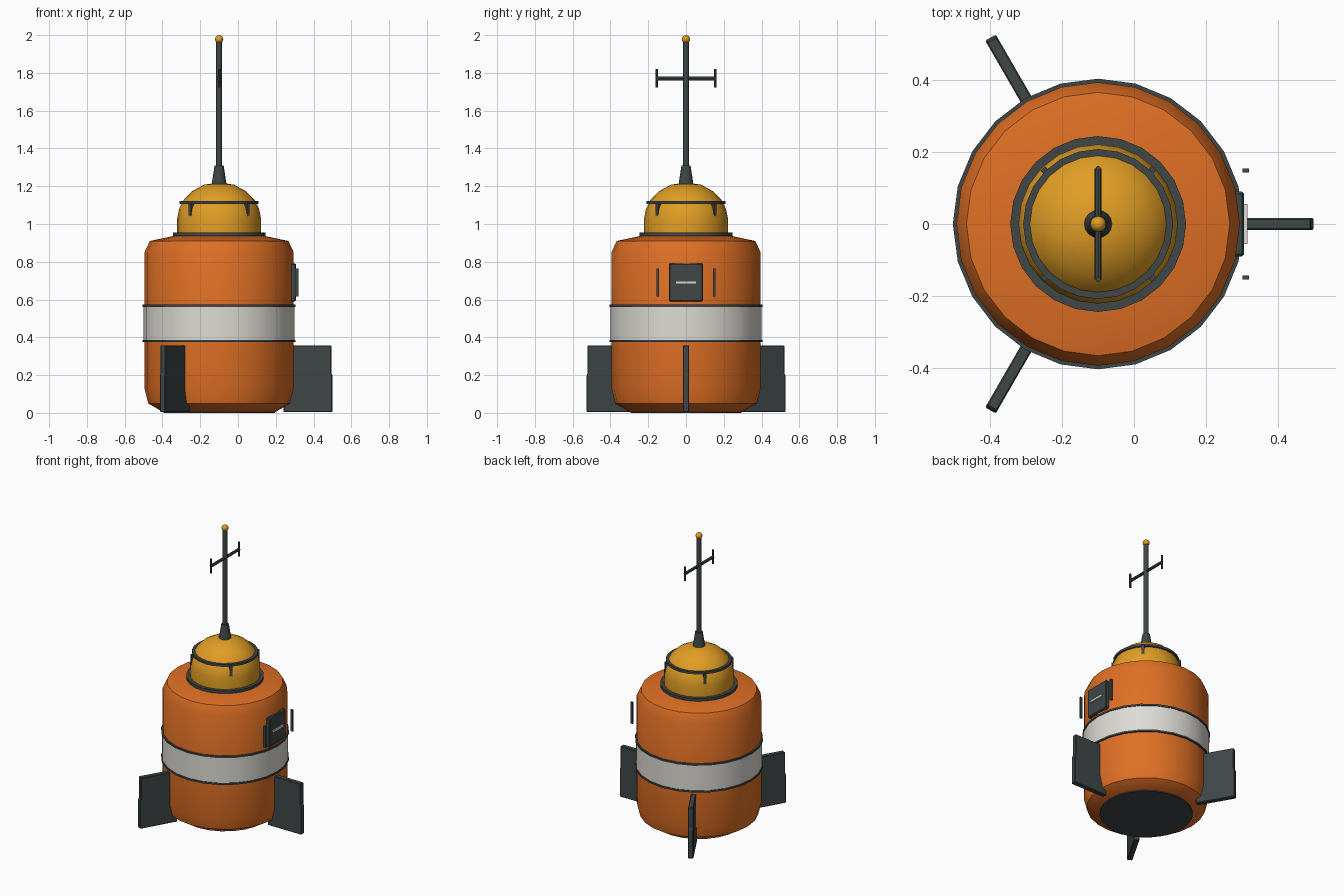
import bpy, bmesh, math
from mathutils import Matrix, Vector

if "Cube" in bpy.data.objects:
    bpy.data.objects.remove(bpy.data.objects["Cube"])

CX = -0.1  # buoy axis


def mat(name, rgb):
    m = bpy.data.materials.new(name)
    m.diffuse_color = (*rgb, 1)
    m.use_nodes = True
    m.node_tree.nodes["Principled BSDF"].inputs["Base Color"].default_value = m.diffuse_color
    return m


ORANGE = mat("orange", (0.74, 0.16, 0.018))
YELLOW = mat("yellow", (0.75, 0.34, 0.018))
WHITE = mat("off_white", (0.72, 0.71, 0.66))
DARK = mat("dark_grey", (0.050, 0.062, 0.064))


def finish(bm, name, m, smooth=35):
    bmesh.ops.recalc_face_normals(bm, faces=bm.faces)
    me = bpy.data.meshes.new(name)
    bm.to_mesh(me)
    bm.free()
    me.materials.append(m)
    ob = bpy.data.objects.new(name, me)
    bpy.context.collection.objects.link(ob)
    if smooth:
        bpy.context.view_layer.objects.active = ob
        ob.select_set(True)
        bpy.ops.object.shade_smooth_by_angle(angle=math.radians(smooth))
        ob.select_set(False)
    return ob


def lathe(name, profile, m, n=24, closed=False, mtx=None):
    """Spin (radius, height) points about z; open ends are capped."""
    bm = bmesh.new()
    rings = []
    for r, z in profile:
        if r == 0:
            rings.append([bm.verts.new((0, 0, z))] * n)
        else:
            rings.append([bm.verts.new((r * math.cos(a), r * math.sin(a), z))
                          for a in (2 * math.pi * i / n for i in range(n))])
    pairs = list(zip(rings, rings[1:]))
    if closed:
        pairs.append((rings[-1], rings[0]))
    for a, b in pairs:
        for i in range(n):
            j = (i + 1) % n
            bm.faces.new(list(dict.fromkeys((a[i], a[j], b[j], b[i]))))
    if not closed:
        for (r, z), ring in ((profile[0], rings[0]), (profile[-1], rings[-1])):
            if r:
                bm.faces.new(ring)
    bm.transform(mtx or Matrix.Translation((CX, 0, 0)))
    return finish(bm, name, m)


def box(name, lo, hi, m, bevel=0, mtx=None):
    lo, hi = Vector(lo), Vector(hi)
    bm = bmesh.new()
    bmesh.ops.create_cube(bm, size=1)
    bm.transform(Matrix.Translation((lo + hi) / 2) @ Matrix.Diagonal((*(hi - lo), 1)))
    if bevel:
        bmesh.ops.bevel(bm, geom=bm.edges[:], offset=bevel, segments=1, affect='EDGES')
    if mtx:
        bm.transform(mtx)
    return finish(bm, name, m, 0)


def ring(name, r0, r1, z0, z1, m):
    return lathe(name, [(r0, z0), (r1, z0), (r1, z1), (r0, z1)], m, closed=True)


# Float body, base plate, stripe and its trim
lathe("float_body", [(0.30, 0.006), (0.375, 0.05), (0.395, 0.13), (0.395, 0.85),
                     (0.367, 0.91), (0.24, 0.937)], ORANGE)
lathe("base_plate", [(0.295, 0.0), (0.295, 0.008)], DARK)
ring("white_stripe", 0.385, 0.400, 0.38, 0.57, WHITE)
for i, z in enumerate((0.38, 0.567)):
    ring(f"stripe_trim_{i}", 0.385, 0.405, z - 0.006, z + 0.006, DARK)

# Collar and dome
lathe("dome_collar", [(0.245, 0.925), (0.245, 0.955)], DARK)
lathe("dome", [(0.222, 0.95), (0.222, 1.03), (0.212, 1.08), (0.186, 1.13),
               (0.145, 1.172), (0.08, 1.208), (0, 1.22)], YELLOW)

# Guard ring with four struts
ring("guard_ring", 0.187, 0.209, 1.106, 1.122, DARK)
for i in range(4):
    rot = Matrix.Translation((CX, 0, 0)) @ Matrix.Rotation(math.radians(45 + 90 * i), 4, 'Z')
    box(f"guard_strut_{i}", (0.195, -0.009, 1.0), (0.219, 0.009, 1.112), DARK, mtx=rot)

# Antenna mast
lathe("mast_base", [(0.040, 1.205), (0.024, 1.31)], DARK, 16)
lathe("mast", [(0.0155, 1.30), (0.0155, 1.97)], DARK, 12)
R = 0.022
lathe("mast_tip", [(0 if k in (0, 8) else R * math.sin(math.pi * k / 8),
                    1.978 - R * math.cos(math.pi * k / 8)) for k in range(9)], YELLOW, 16)
lathe("antenna_crossbar", [(0.010, -0.155), (0.010, 0.155)], DARK, 8,
      mtx=Matrix.Translation((CX, 0, 1.77)) @ Matrix.Rotation(math.pi / 2, 4, 'X'))
for s in (-1, 1):
    lathe(f"antenna_end_{s}", [(0.007, 1.722), (0.007, 1.82)], DARK, 8,
          mtx=Matrix.Translation((CX, s * 0.155, 0)))

# Access hatch with handle and side rails
box("hatch", (0.26, -0.09, 0.59), (0.307, 0.09, 0.792), DARK, 0.006)
box("hatch_handle", (0.300, -0.056, 0.683), (0.316, 0.056, 0.698), WHITE)
for s in (-1, 1):
    box(f"hatch_rail_{s}", (0.303, s * 0.149 - 0.006, 0.615),
        (0.321, s * 0.149 + 0.006, 0.765), DARK)

# Three stabiliser fins with a slightly tapered outer edge
for i in range(3):
    bm = bmesh.new()
    pts = [(0.34, 0.004), (0.60, 0.004), (0.60, 0.20), (0.594, 0.21), (0.594, 0.358), (0.36, 0.358)]
    face = bm.faces.new([bm.verts.new((r, -0.017, z)) for r, z in pts])
    ext = bmesh.ops.extrude_face_region(bm, geom=[face])
    bmesh.ops.translate(bm, vec=(0, 0.034, 0),
                        verts=[v for v in ext["geom"] if isinstance(v, bmesh.types.BMVert)])
    bmesh.ops.recalc_face_normals(bm, faces=bm.faces)
    bmesh.ops.bevel(bm, geom=bm.edges[:], offset=0.004, segments=1, affect='EDGES')
    bm.transform(Matrix.Translation((CX, 0, 0)) @ Matrix.Rotation(math.radians(120 * i), 4, 'Z'))
    finish(bm, f"fin_{i}", DARK, 0)
